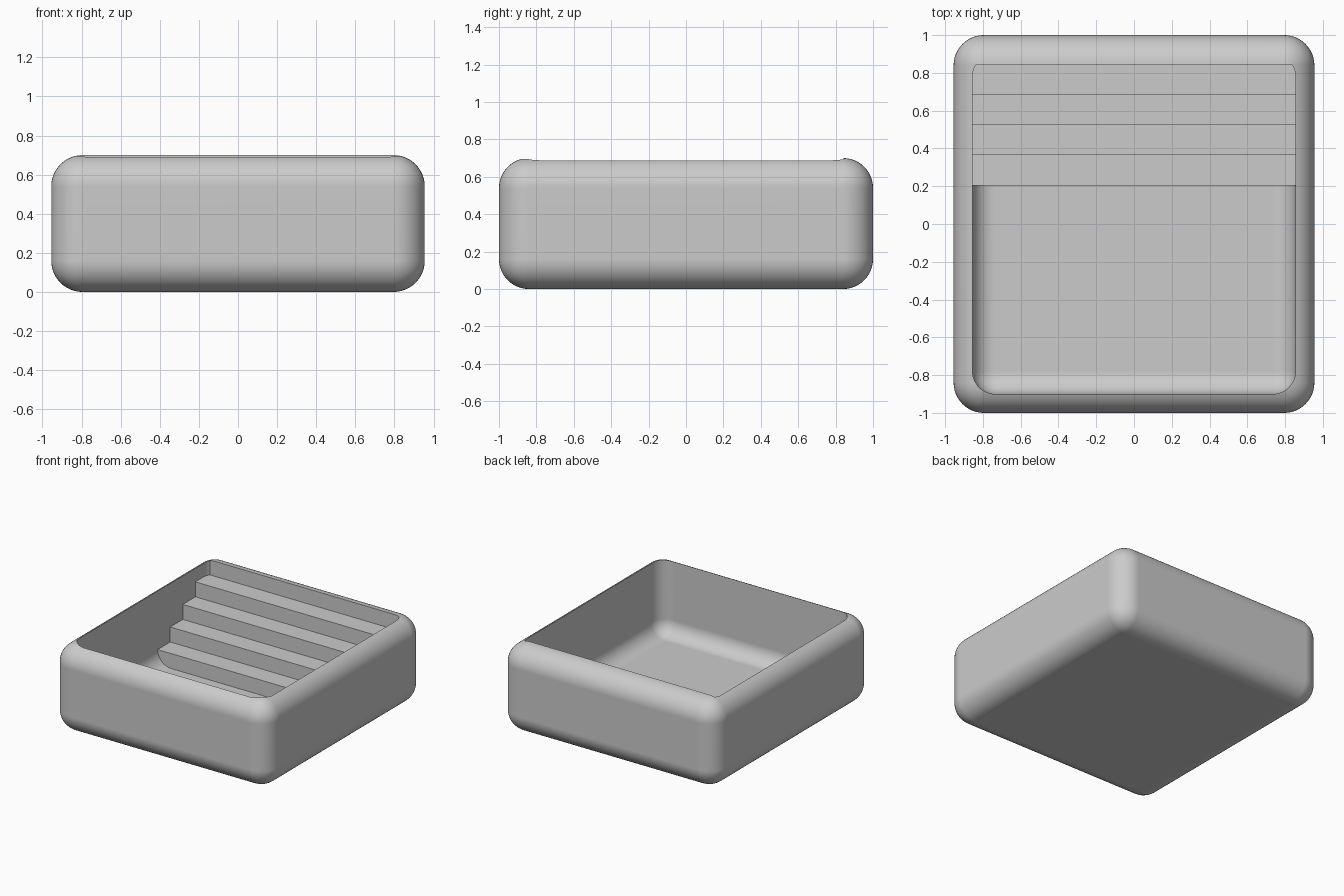
import bpy
import bmesh
import math

cube = bpy.data.objects.get("Cube")
if cube:
    bpy.data.objects.remove(cube, do_unlink=True)

WIDTH, DEPTH, HEIGHT, WALL = 1.91, 2.0, 0.7, 0.1
STEPS, TREAD, FIRST_RISER = 5, 0.159, 0.205
RISE = (HEIGHT - WALL) / STEPS

grey = bpy.data.materials.new("plain_grey")
grey.use_nodes = True
colour = (0.6, 0.6, 0.6, 1)
grey.diffuse_color = colour
grey.node_tree.nodes["Principled BSDF"].inputs["Base Color"].default_value = colour


def add_object(name, bm):
    bmesh.ops.recalc_face_normals(bm, faces=bm.faces)
    mesh = bpy.data.meshes.new(name)
    bm.to_mesh(mesh)
    bm.free()
    mesh.materials.append(grey)
    obj = bpy.data.objects.new(name, mesh)
    bpy.context.collection.objects.link(obj)
    return obj


def rounded_tub(name, width, depth, bottom, top, radius):
    """Box with rounded uprights and base, and a sharp top."""
    bm = bmesh.new()
    bmesh.ops.create_cube(bm, size=1)
    for v in bm.verts:
        v.co.x *= width
        v.co.y *= depth
        v.co.z = top if v.co.z > 0 else bottom
    edges = [e for e in bm.edges if min(v.co.z for v in e.verts) < top]
    bmesh.ops.bevel(bm, geom=edges, offset=radius, offset_type='OFFSET',
                    segments=12, profile=0.5, affect='EDGES')
    return add_object(name, bm)


def staircase(name, half_width):
    """Stepped side profile, extruded across the tub."""
    profile = [(FIRST_RISER, -0.2)]
    for i in range(STEPS):
        y = FIRST_RISER + i * TREAD
        top = WALL + (i + 1) * RISE
        if i == STEPS - 1:
            top = 1.2    # the last riser runs up through the rim
        profile.append((y, profile[-1][1]))
        profile.append((y, top))
    profile = profile[:1] + profile[2:]
    profile += [(1.2, 1.2), (1.2, -0.2)]
    bm = bmesh.new()
    face = bm.faces.new([bm.verts.new((-half_width, y, z)) for y, z in profile])
    ext = bmesh.ops.extrude_face_region(bm, geom=[face])
    moved = [g for g in ext["geom"] if isinstance(g, bmesh.types.BMVert)]
    bmesh.ops.translate(bm, verts=moved, vec=(2 * half_width, 0, 0))
    return add_object(name, bm)


def subtract(target, cutter):
    mod = target.modifiers.new("cut", 'BOOLEAN')
    mod.operation = 'DIFFERENCE'
    mod.solver = 'EXACT'
    mod.object = cutter
    bpy.context.view_layer.objects.active = target
    bpy.ops.object.modifier_apply(modifier=mod.name)
    bpy.data.objects.remove(cutter, do_unlink=True)


# Tub, hollowed by a rounded cavity that leaves the steps standing
tub = rounded_tub("stepped_tub", WIDTH, DEPTH, 0, HEIGHT, 0.16)
cavity = rounded_tub("cavity_cutter", WIDTH - 2 * WALL, DEPTH - 2 * WALL,
                     WALL, HEIGHT + 0.2, 0.12)
stairs = staircase("stair_cutter", 1.2)
subtract(cavity, stairs)
subtract(tub, cavity)

# Smooth fillets, crisp rim and steps
bpy.ops.object.select_all(action='DESELECT')
tub.select_set(True)
bpy.context.view_layer.objects.active = tub
bpy.ops.object.shade_smooth_by_angle(angle=math.radians(30))
weighted = tub.modifiers.new("even_shading", 'WEIGHTED_NORMAL')
weighted.keep_sharp = True
